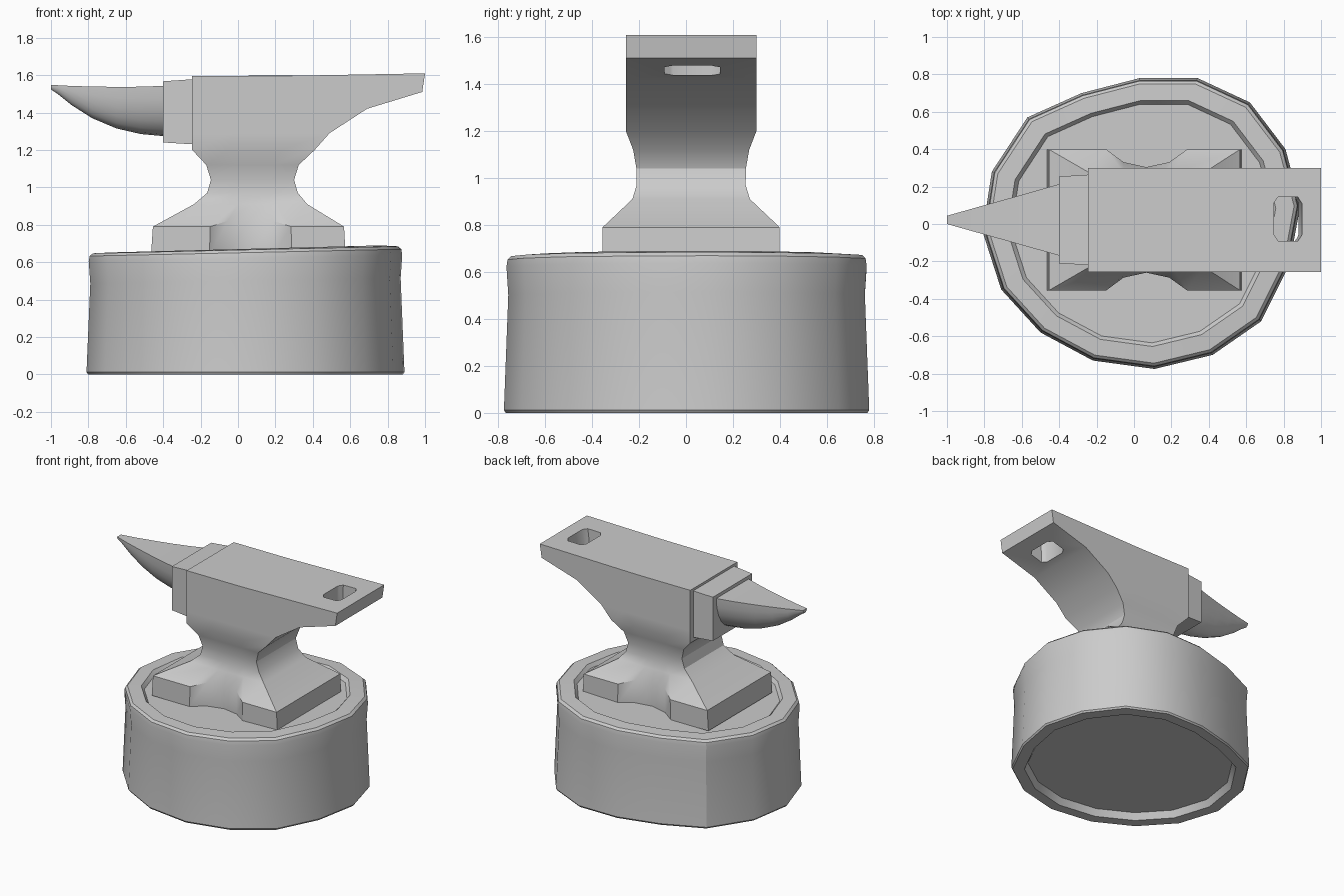
import bpy, bmesh, math

if "Cube" in bpy.data.objects:
    bpy.data.objects.remove(bpy.data.objects["Cube"], do_unlink=True)

grey = bpy.data.materials.new("plain_grey")
grey.use_nodes = True
colour = (0.6, 0.6, 0.6, 1)
grey.diffuse_color = colour
grey.node_tree.nodes["Principled BSDF"].inputs["Base Color"].default_value = colour

MID_Y = 0.022


def loft(name, rings):
    """Skin a list of closed rings and cap both ends."""
    bm = bmesh.new()
    loops = [[bm.verts.new(p) for p in ring] for ring in rings]
    for a, b in zip(loops, loops[1:]):
        n = len(a)
        for i in range(n):
            j = (i + 1) % n
            bm.faces.new((a[i], a[j], b[j], b[i]))
    bm.faces.new(loops[0])
    bm.faces.new(loops[-1])
    bmesh.ops.recalc_face_normals(bm, faces=bm.faces)
    mesh = bpy.data.meshes.new(name)
    bm.to_mesh(mesh)
    bm.free()
    mesh.materials.append(grey)
    obj = bpy.data.objects.new(name, mesh)
    bpy.context.collection.objects.link(obj)
    return obj


def activate(obj):
    bpy.ops.object.select_all(action="DESELECT")
    obj.select_set(True)
    bpy.context.view_layer.objects.active = obj


def smooth(obj):
    activate(obj)
    bpy.ops.object.shade_smooth_by_angle(angle=math.radians(32))


# Wooden stump: hand-cut outline swept along a profile, with a sloping top
outline = [(0.03, 0.78), (0.34, 0.78), (0.62, 0.65), (0.81, 0.40),
           (0.89, 0.10), (0.83, -0.22), (0.68, -0.52), (0.42, -0.70),
           (0.11, -0.775), (-0.22, -0.73), (-0.50, -0.58), (-0.71, -0.35),
           (-0.81, -0.04), (-0.76, 0.28), (-0.57, 0.57), (-0.28, 0.70)]
profile = [(0.86, 0.05), (0.89, 0), (0.99, 0), (1, 0.012), (0.976, 0.5),
           (0.986, 0.62), (0.98, 0.65), (0.96, 0.665), (0.845, 0.67), (0.82, 0.645)]
CX = 0.04
stump = loft("stump", [
    [(CX + (x - CX) * s, y * s, z * (1 + 0.033 * x)) for x, y in outline]
    for s, z in profile])
smooth(stump)

# Anvil body: foot, waist and heel as stacked sections (z, x0, x1, half depth)
sections = [(0.64, -0.465, 0.575, 0.377), (0.79, -0.455, 0.567, 0.377),
            (0.91, -0.235, 0.37, 0.25), (0.97, -0.165, 0.32, 0.232),
            (1.04, -0.145, 0.30, 0.233), (1.12, -0.17, 0.325, 0.247),
            (1.20, -0.245, 0.41, 0.278), (1.29, -0.245, 0.49, 0.278),
            (1.42, -0.245, 0.69, 0.278), (1.51, -0.245, 0.985, 0.278),
            (1.595, -0.245, 1.0, 0.278)]
# Scalloped notch in the foot: (fraction along, inward depth, rise)
notch = [(0, 0, 0), (0.3, 0, 0), (0.39, 0.068, 0.03), (0.51, 0.095, 0.04),
         (0.63, 0.068, 0.03), (0.723, 0, 0), (1, 0, 0)]


def body_ring(level, z, x0, x1, half):
    ring = []
    for side in (-1, 1):
        for f, depth, rise in notch[::-side]:
            x = x0 + (x1 - x0) * f
            d = half - (depth if level < 2 else 0)
            lift = rise if level == 1 else 0
            if level == len(sections) - 1:
                lift = 0.018 * max(0, x - 0.2)
            ring.append((x, MID_Y + side * d, z + lift))
    return ring


body = loft("anvil_body", [body_ring(i, *s) for i, s in enumerate(sections)])

# Tool hole through the heel, narrowing toward the underside
corners = [(-1, -0.7), (-0.7, -1), (0.7, -1), (1, -0.7),
           (1, 0.7), (0.7, 1), (-0.7, 1), (-1, 0.7)]
cutter = loft("hole_cutter", [
    [(cx + u * w, 0.027 + v * 0.118, z) for u, v in corners]
    for z, cx, w in ((1.3, 0.80, 0.055), (1.7, 0.83, 0.082))])
cutter.hide_render = True
cut = body.modifiers.new("hole", "BOOLEAN")
cut.operation = "DIFFERENCE"
cut.solver = "EXACT"
cut.object = cutter
activate(body)
bpy.ops.object.modifier_apply(modifier=cut.name)
bpy.data.objects.remove(cutter, do_unlink=True)
smooth(body)

# Step block between face and horn
loft("step_block", [
    [(x, MID_Y - h, z0), (x, MID_Y + h, z0), (x, MID_Y + h, z1), (x, MID_Y - h, z1)]
    for x, h, z0, z1 in ((-0.40, 0.232, 1.24, 1.567), (-0.24, 0.242, 1.23, 1.578))])

# Horn: flat-topped, rounded beneath, tapering (x, half width, top, bottom)
horn_sections = [(-0.39, 0.194, 1.543, 1.273), (-0.52, 0.157, 1.538, 1.285),
                 (-0.65, 0.12, 1.537, 1.315), (-0.78, 0.084, 1.539, 1.37),
                 (-0.89, 0.053, 1.542, 1.44), (-0.965, 0.032, 1.546, 1.5),
                 (-1.0, 0.022, 1.548, 1.523)]
ARC = 12
horn = loft("horn", [
    [(x, MID_Y + w * math.cos(math.pi * i / ARC),
      top - (top - low) * math.sin(math.pi * i / ARC)) for i in range(ARC + 1)]
    for x, w, top, low in horn_sections])
smooth(horn)
